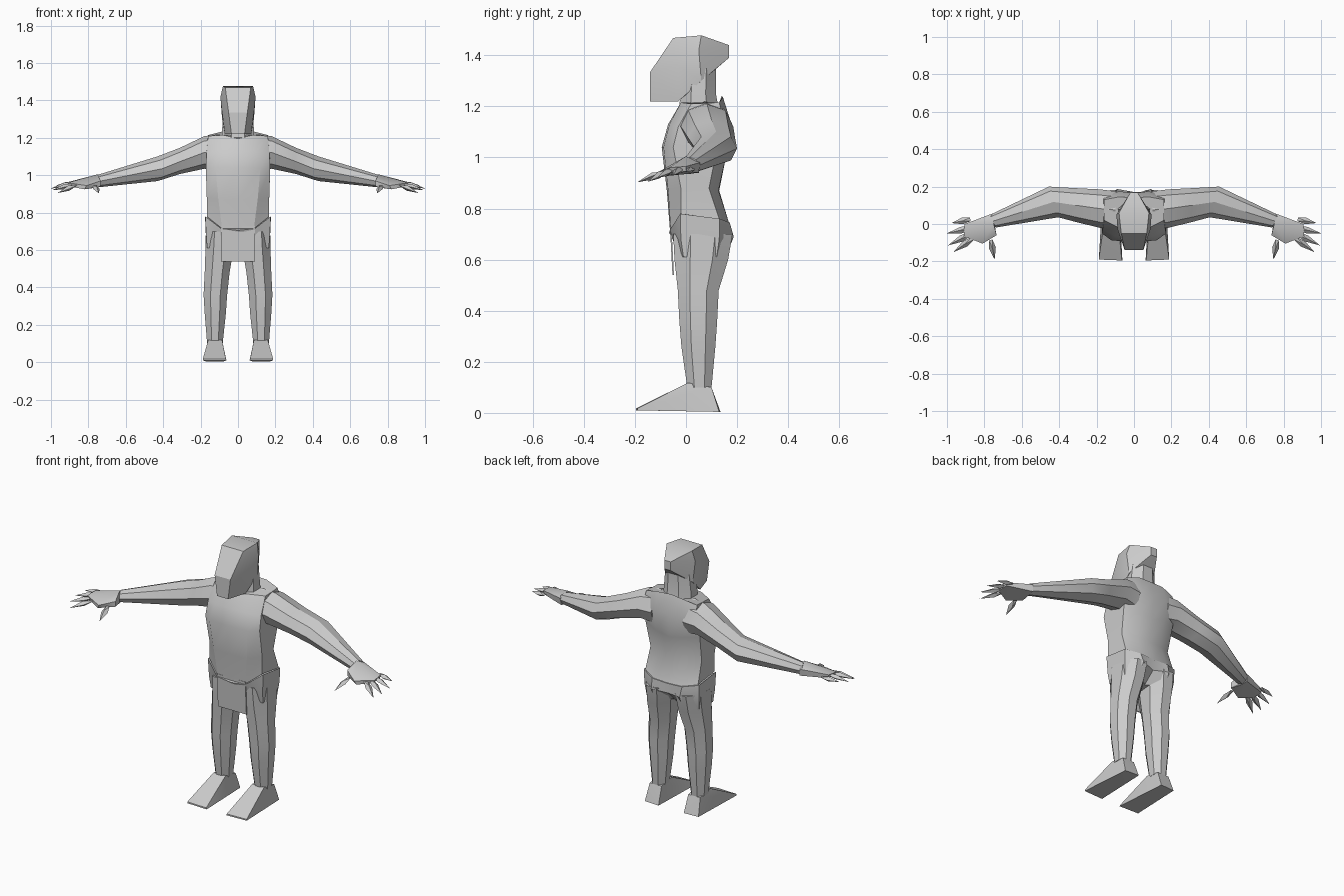
import bpy, bmesh, math
from mathutils import Vector

if "Cube" in bpy.data.objects:
    bpy.data.objects.remove(bpy.data.objects["Cube"])

grey = bpy.data.materials.new("plain grey")
grey.diffuse_color = (0.6, 0.6, 0.6, 1)
grey.use_nodes = True
grey.node_tree.nodes["Principled BSDF"].inputs["Base Color"].default_value = grey.diffuse_color


def finish(name, bm, angle=30):
    bmesh.ops.recalc_face_normals(bm, faces=bm.faces)
    mesh = bpy.data.meshes.new(name)
    bm.to_mesh(mesh)
    bm.free()
    mesh.materials.append(grey)
    ob = bpy.data.objects.new(name, mesh)
    bpy.context.collection.objects.link(ob)
    bpy.ops.object.select_all(action='DESELECT')
    ob.select_set(True)
    bpy.context.view_layer.objects.active = ob
    bpy.ops.object.shade_smooth_by_angle(angle=math.radians(angle))
    return ob


def loft(name, rings, side=1):
    """Skin a row of rings and cap both ends."""
    bm = bmesh.new()
    vs = [[bm.verts.new((p[0] * side, p[1], p[2])) for p in r] for r in rings]
    for a, b in zip(vs, vs[1:]):
        for i in range(len(a)):
            j = (i + 1) % len(a)
            bm.faces.new((a[i], a[j], b[j], b[i]))
    bm.faces.new(vs[0])
    bm.faces.new(vs[-1])
    return finish(name, bm)


def hull(name, points, side=1, both=False):
    """Faceted solid around a few corner points."""
    bm = bmesh.new()
    for s in ((1, -1) if both else (side,)):
        for x, y, z in points:
            bm.verts.new((x * s, y, z))
    bmesh.ops.convex_hull(bm, input=bm.verts)
    return finish(name, bm)


def mirrored(half):
    """Close a half ring running from front centre to back centre."""
    return half + [(-x, y, z) for x, y, z in half[-2:0:-1]]


def box_ring(x0, x1, y0, y1, z):
    """Octagon filling a rectangle."""
    pts = []
    for i in range(8):
        a = math.radians(45 * i + 22.5)
        k = 1 / math.cos(math.radians(22.5))
        pts.append(((x0 + x1) / 2 + (x1 - x0) / 2 * k * math.cos(a),
                    (y0 + y1) / 2 + (y1 - y0) / 2 * k * math.sin(a), z))
    return pts


def arm_ring(x, y, z, ux, uy, h):
    return [(x + ux * math.cos(a), y + uy * math.cos(a), z + h * math.sin(a))
            for a in (math.radians(45 * i) for i in range(8))]


# Torso, from the belt line up to the collar
belt = [(0, -.062, .705), (.085, -.06, .715), (.167, -.02, .78),
        (.167, .13, .76), (.09, .168, .745), (0, .168, .74)]
waist = [(0, -.075, .87), (.105, -.07, .87), (.167, -.02, .88),
         (.162, .09, .88), (.08, .127, .87), (0, .13, .87)]
chest = [(0, -.095, 1.04), (.12, -.088, 1.04), (.172, -.05, 1.04),
         (.172, .12, 1.03), (.08, .16, 1.02), (0, .155, 1.0)]
upper = [(0, -.07, 1.13), (.1, -.065, 1.13), (.168, -.03, 1.12),
         (.17, .15, 1.14), (.08, .175, 1.14), (0, .165, 1.14)]
collar = [(0, -.03, 1.195), (.08, -.02, 1.215), (.16, .02, 1.21),
          (.16, .13, 1.215), (.08, .145, 1.235), (0, .14, 1.24)]
loft("torso", [mirrored(r) for r in (belt, waist, chest, upper, collar)])

# Trouser seat, slightly wider than the torso at the belt
seat_top = [(x * 1.05, .06 + (y - .06) * 1.03, z) for x, y, z in belt]
seat_mid = [(0, -.05, .68), (.085, -.052, .68), (.17, -.02, .68),
            (.172, .13, .68), (.09, .187, .69), (0, .16, .68)]
seat_low = [(0, .0, .61), (.085, -.03, .61), (.165, -.01, .61),
            (.165, .12, .61), (.09, .16, .62), (0, .09, .62)]
loft("trouser_seat", [mirrored(r) for r in (seat_top, seat_mid, seat_low)])

# Hanging front cloth
hull("front_cloth", [(.09, -.063, .73), (.09, -.057, .73),
                     (.09, -.053, .54), (.09, -.047, .54)], both=True)

# Neck and angular head
loft("neck", [box_ring(-.088, .088, -.03, .13, 1.18),
              box_ring(-.085, .085, -.02, .117, 1.25),
              box_ring(-.075, .075, -.01, .117, 1.35)])
hull("head", [(.035, -.14, 1.22), (.05, -.14, 1.335), (.068, -.05, 1.468),
              (.08, .06, 1.478), (.07, -.03, 1.22), (.094, .05, 1.42),
              (.085, .06, 1.3), (.088, -.03, 1.36),
              (.02, .168, 1.44), (.02, .168, 1.39)], both=True)

for side, label in ((1, "left"), (-1, "right")):
    # Leg and wedge foot
    loft(label + "_leg", [box_ring(.012, .172, -.05, .182, .70),
                          box_ring(.025, .174, -.045, .165, .60),
                          box_ring(.045, .178, -.032, .128, .48),
                          box_ring(.058, .184, -.026, .122, .36),
                          box_ring(.065, .178, -.018, .115, .26),
                          box_ring(.082, .165, .005, .1, .10)], side)
    hull(label + "_foot", [(.085, .008, .118), (.16, .008, .118),
                           (.085, .1, .1), (.16, .1, .1),
                           (.065, -.195, .018), (.188, -.19, .018),
                           (.062, -.195, .01), (.188, -.19, .01),
                           (.08, .135, .004), (.17, .13, .004)], side)

    # Arm, bent back at the elbow
    loft(label + "_arm", [arm_ring(.1, .075, 1.12, 0, .1, .1),
                          arm_ring(.18, .082, 1.122, 0, .103, .087),
                          arm_ring(.31, .1, 1.077, .01, .092, .07),
                          arm_ring(.43, .118, 1.035, .025, .082, .066),
                          arm_ring(.755, .015, .968, .015, .034, .033)], side)

    # Palm with a flared cuff
    hull(label + "_hand", [(.76, .055, .98), (.755, .05, .94), (.735, -.06, .97),
                           (.735, -.06, .94), (.75, 0, 1.005), (.75, 0, .935),
                           (.905, .0, .965), (.9, .0, .945), (.91, -.065, .96),
                           (.9, -.065, .94), (.81, -.105, .945),
                           (.82, -.1, .925)], side)

    # Fingers and thumb as long diamonds
    digits = {"little_finger": ((.875, .025, .955), (.975, .005, .945)),
              "ring_finger": ((.87, -.02, .96), (1.0, -.05, .93)),
              "middle_finger": ((.87, -.05, .955), (.995, -.115, .92)),
              "index_finger": ((.86, -.075, .95), (.965, -.15, .905)),
              "thumb": ((.765, -.085, .945), (.745, -.19, .903))}
    for name, (root, tip) in digits.items():
        a, b = Vector(root), Vector(tip)
        d = (b - a).normalized()
        u = d.cross(Vector((0, 0, 1))).normalized()
        v = u.cross(d)
        mid = a.lerp(b, .42)
        hull(label + "_" + name, [a + u * .009, a - u * .009, b, mid + u * .018,
                                  mid - u * .018, mid + v * .014,
                                  mid - v * .014], side)
